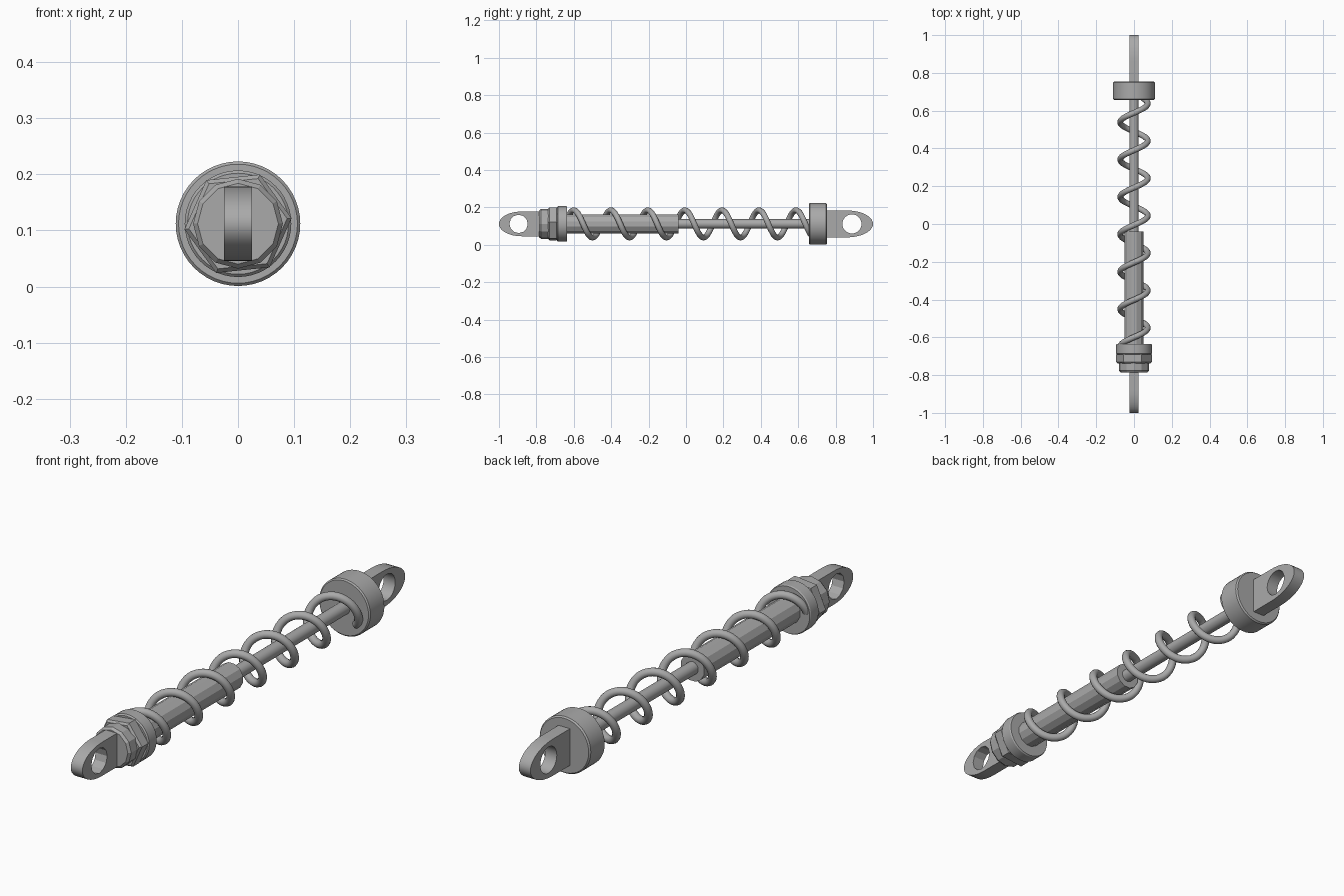
import bpy, bmesh, math
from mathutils import Matrix

cube = bpy.data.objects.get("Cube")
if cube:
    bpy.data.objects.remove(cube)

AXIS_Z = 0.112
TAU = math.tau

steel = bpy.data.materials.new("grey steel")
steel.use_nodes = True
GREY = (0.4, 0.4, 0.4, 1)
steel.diffuse_color = GREY
steel.node_tree.nodes["Principled BSDF"].inputs["Base Color"].default_value = GREY


def finish(name, bm, smooth=None):
    """Turn a bmesh into a shaded object lying on the damper axis."""
    bmesh.ops.recalc_face_normals(bm, faces=bm.faces)
    mesh = bpy.data.meshes.new(name)
    bm.to_mesh(mesh)
    bm.free()
    mesh.materials.append(steel)
    ob = bpy.data.objects.new(name, mesh)
    bpy.context.collection.objects.link(ob)
    ob.location.z = AXIS_Z
    if smooth:
        bpy.ops.object.select_all(action="DESELECT")
        ob.select_set(True)
        bpy.context.view_layer.objects.active = ob
        bpy.ops.object.shade_smooth_by_angle(angle=math.radians(smooth))
    return ob


def lathe(name, profile, sides, turn=0, smooth=None):
    """Closed solid around the y axis from (y, radius) pairs."""
    bm = bmesh.new()
    rings = []
    for y, r in profile:
        angles = [TAU * i / sides + math.radians(turn) for i in range(sides)]
        rings.append([bm.verts.new((r * math.cos(a), y, r * math.sin(a))) for a in angles])
    for a, b in zip(rings, rings[1:]):
        for i in range(sides):
            j = (i + 1) % sides
            bm.faces.new((a[i], a[j], b[j], b[i]))
    bm.faces.new(rings[0])
    bm.faces.new(rings[-1])
    return finish(name, bm, smooth)


def eye(name, base, shoulder, tip, height, hole_y, hole_r, hole_sides, half=0.025):
    """Flat lug with an elliptical nose and a cross hole."""
    n = 20
    outline = [(base, -height)]
    for i in range(n + 1):
        a = -math.pi / 2 + math.pi * i / n
        outline.append((shoulder + (tip - shoulder) * math.cos(a), height * math.sin(a)))
    outline.append((base, height))
    bm = bmesh.new()
    face = bm.faces.new([bm.verts.new((-half, y, z)) for y, z in outline])
    out = bmesh.ops.extrude_face_region(bm, geom=[face])
    moved = [v for v in out["geom"] if isinstance(v, bmesh.types.BMVert)]
    bmesh.ops.translate(bm, verts=moved, vec=(2 * half, 0, 0))
    lug = finish(name, bm)

    # Hole cutter
    bm = bmesh.new()
    bmesh.ops.create_cone(bm, cap_ends=True, segments=hole_sides, radius1=hole_r,
                          radius2=hole_r, depth=0.2,
                          matrix=Matrix.Translation((0, hole_y, 0)) @ Matrix.Rotation(math.pi / 2, 4, "Y"))
    cutter = finish(name + "_hole_cutter", bm)
    cutter.hide_render = True
    cutter.hide_set(True)
    cutter.display_type = "WIRE"
    mod = lug.modifiers.new("hole", "BOOLEAN")
    mod.object = cutter
    mod.solver = "EXACT"
    bpy.context.view_layer.update()
    cut = bpy.data.meshes.new_from_object(lug.evaluated_get(bpy.context.evaluated_depsgraph_get()))
    lug.modifiers.clear()
    lug.data = cut
    bpy.data.objects.remove(cutter)
    bpy.ops.object.select_all(action="DESELECT")
    lug.select_set(True)
    bpy.context.view_layer.objects.active = lug
    bpy.ops.object.shade_smooth_by_angle(angle=math.radians(25))
    return lug


# Mounting eyes
eye("front_eye", -0.77, -0.88, -1.0, 0.066, -0.895, 0.049, 12)
eye("rear_eye", 0.74, 0.86, 1.0, 0.072, 0.887, 0.051, 32)

# Front fitting: neck, hex nut and collar
lathe("front_neck", [(-0.785, 0.072), (-0.775, 0.08), (-0.72, 0.08)], 12)
lathe("hex_nut", [(-0.738, 0.088), (-0.73, 0.096), (-0.692, 0.096), (-0.684, 0.088)], 6, turn=6)
lathe("spring_collar", [(-0.69, 0.09), (-0.685, 0.095), (-0.64, 0.095), (-0.635, 0.092)], 48, smooth=30)

# Faceted barrel, sliding rod and rear cap
lathe("barrel", [(-0.64, 0.052), (-0.04, 0.052)], 12, turn=15)
lathe("piston_rod", [(-0.1, 0.025), (0.67, 0.025)], 24, smooth=40)
lathe("rear_cap", [(0.657, 0.106), (0.662, 0.111), (0.748, 0.111), (0.754, 0.106)], 48, smooth=30)

# Coil spring
START, END, PITCH, COIL_R, WIRE_R = -0.645, 0.665, 0.198, 0.073, 0.0155
bm = bmesh.new()
steps, sides = 260, 12
rings = []
for s in range(steps + 1):
    y = START + (END - START) * s / steps
    t = -TAU * (y - 0.44) / PITCH
    slope = math.atan2(PITCH, TAU * COIL_R)
    ring = []
    for k in range(sides):
        a = TAU * k / sides
        radial, side = WIRE_R * math.cos(a), WIRE_R * math.sin(a)
        along, tangent = side * math.cos(slope), side * math.sin(slope)
        r = COIL_R + radial
        ring.append(bm.verts.new((r * math.cos(t) + tangent * math.sin(t) * -1, y + along,
                                  r * math.sin(t) + tangent * math.cos(t))))
    rings.append(ring)
for a, b in zip(rings, rings[1:]):
    for i in range(sides):
        j = (i + 1) % sides
        bm.faces.new((a[i], a[j], b[j], b[i]))
bm.faces.new(rings[0])
bm.faces.new(rings[-1])
finish("coil_spring", bm, smooth=50)
